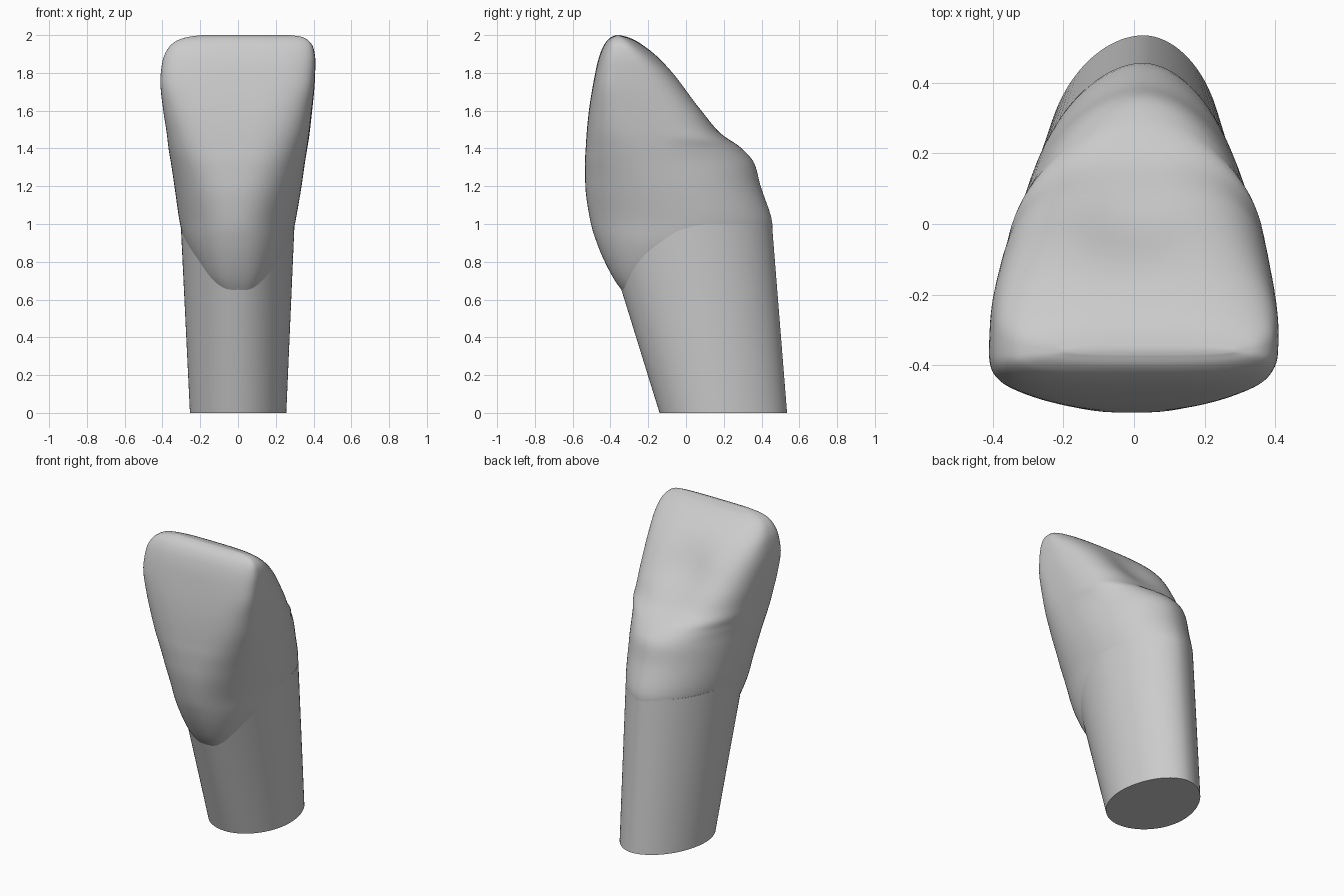
import bpy
import bmesh
from math import cos, sin, pi, exp

if "Cube" in bpy.data.objects:
    bpy.data.objects.remove(bpy.data.objects["Cube"])

SEGMENTS = 96

# One plain grey for the whole tooth
grey = bpy.data.materials.new("warm_grey")
grey.use_nodes = True
colour = (0.6, 0.6, 0.6, 1)
grey.diffuse_color = colour
grey.node_tree.nodes["Principled BSDF"].inputs["Base Color"].default_value = colour


def resample(rows, steps):
    """Smooth, overshoot-free curve through the rows of section values."""
    def tangent(i, k):
        if i == 0 or i == len(rows) - 1:
            j = max(i, 1)
            return rows[j][k] - rows[j - 1][k]
        before = rows[i][k] - rows[i - 1][k]
        after = rows[i + 1][k] - rows[i][k]
        if before * after <= 0:
            return 0
        return 2 * before * after / (before + after)

    result = []
    for i in range(len(rows) - 1):
        for s in range(steps):
            t = s / steps
            blend = t * t * (3 - 2 * t)
            start, end = t * (1 - t) ** 2, t * t * (t - 1)
            result.append([
                a + (b - a) * blend + tangent(i, k) * start + tangent(i + 1, k) * end
                for k, (a, b) in enumerate(zip(rows[i], rows[i + 1]))])
    return result + [list(rows[-1])]


def signed_power(value, power):
    return abs(value) ** power * (1 if value >= 0 else -1)


def section(z, left, right, widest, front, back, front_n, back_n):
    """Rounded outline with separate front and back halves, leaning slightly to +x at the back."""
    points = []
    for i in range(SEGMENTS):
        angle = 2 * pi * i / SEGMENTS
        c, s = cos(angle), sin(angle)
        power = 2 / (back_n if s > 0 else front_n)
        x = signed_power(c, power) * (right if c > 0 else left)
        y = widest + abs(s) ** power * ((back if s > 0 else front) - widest)
        points.append([x + .03 * (y + .35), y, z])
    return points


def loft(name, rings):
    bm = bmesh.new()
    loops = [[bm.verts.new(p) for p in ring] for ring in rings]
    for low, high in zip(loops, loops[1:]):
        for i in range(SEGMENTS):
            j = (i + 1) % SEGMENTS
            bm.faces.new((low[i], low[j], high[j], high[i]))
    bm.faces.new(loops[0][::-1])
    bm.faces.new(loops[-1])
    bmesh.ops.recalc_face_normals(bm, faces=bm.faces)
    mesh = bpy.data.meshes.new(name)
    bm.to_mesh(mesh)
    bm.free()
    mesh.materials.append(grey)
    obj = bpy.data.objects.new(name, mesh)
    bpy.context.collection.objects.link(obj)
    bpy.ops.object.select_all(action="DESELECT")
    obj.select_set(True)
    bpy.context.view_layer.objects.active = obj
    bpy.ops.object.shade_smooth_by_angle(angle=pi / 4)


# Root: straight tapered oval, cut flat at the base
# height, left, right, widest y, front y, back y, front and back roundness
root_rows = [
    (0, .27, .24, .17, -.14, .535, 2, 1.9),
    (1, .314, .288, .02, -.45, .455, 2, 1.85),
]
loft("root", [section(*row) for row in resample(root_rows, 8)])

# Crown: shovel shape that emerges from the front of the root
crown_rows = [
    (.62, .12, .12, -.1, -.318, .2, 2.6, 2),
    (.70, .185, .175, -.06, -.376, .38, 2.5, 2),
    (.80, .245, .232, -.02, -.43, .44, 2.3, 1.9),
    (.90, .29, .27, 0, -.472, .45, 2.2, 1.85),
    (1.0, .317, .291, 0, -.503, .457, 2.15, 1.85),
    (1.2, .344, .328, -.07, -.533, .395, 2.4, 1.9),
    (1.32, .36, .347, -.13, -.535, .362, 2.7, 1.9),
    (1.40, .372, .361, -.17, -.531, .295, 2.95, 2.1),
    (1.48, .38, .374, -.22, -.526, .19, 3.15, 2.8),
    (1.6, .397, .389, -.27, -.514, .115, 3.5, 2.8),
    (1.75, .411, .405, -.33, -.49, .0, 3.8, 2.9),
    (1.86, .40, .409, -.34, -.467, -.115, 3.7, 3),
    (1.93, .37, .40, -.35, -.443, -.205, 3.5, 3),
    (1.97, .325, .375, -.36, -.418, -.265, 3.2, 3),
    (1.99, .265, .34, -.36, -.395, -.31, 3, 3),
    (2.0, .19, .28, -.36, -.37, -.35, 3, 3),
]
crown_rings = [section(*row) for row in resample(crown_rows, 5)]

# Hollow on the back between the two side ridges
for ring in crown_rings:
    for p in ring:
        x, y, z = p
        if 1.42 < z < 1.94 and y > -.3:
            p[1] -= .06 * exp(-(x / .2) ** 2) * sin(pi * (z - 1.42) / .52) ** 2
loft("crown", crown_rings)
